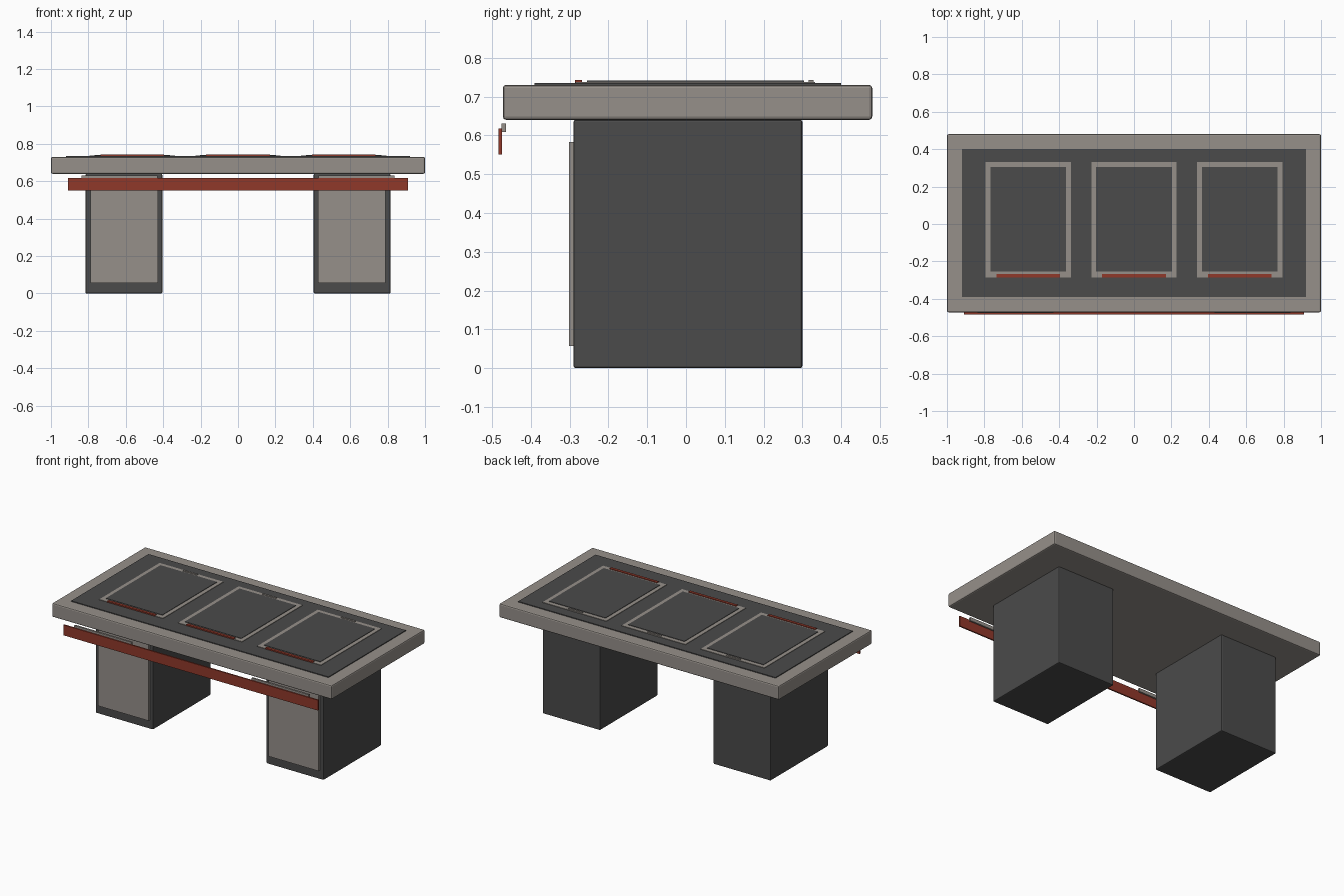
import bpy
import bmesh

if "Cube" in bpy.data.objects:
    bpy.data.objects.remove(bpy.data.objects["Cube"], do_unlink=True)


def material(name, rgb):
    m = bpy.data.materials.new(name)
    m.use_nodes = True
    m.diffuse_color = (*rgb, 1)
    m.node_tree.nodes["Principled BSDF"].inputs["Base Color"].default_value = (*rgb, 1)
    return m


stone = material("warm_grey", (0.305, 0.279, 0.254))
dark = material("charcoal", (0.069, 0.069, 0.069))
red = material("rust_red", (0.279, 0.04, 0.023))


def box(name, mat, x, y, z, bevel=0.0):
    """Box spanning the given (low, high) ranges, with optional rounded edges."""
    bm = bmesh.new()
    bmesh.ops.create_cube(bm, size=1)
    for v in bm.verts:
        for i, (lo, hi) in enumerate((x, y, z)):
            v.co[i] = hi if v.co[i] > 0 else lo
    mesh = bpy.data.meshes.new(name)
    bm.to_mesh(mesh)
    bm.free()
    mesh.materials.append(mat)
    ob = bpy.data.objects.new(name, mesh)
    bpy.context.collection.objects.link(ob)
    if bevel:
        mod = ob.modifiers.new("rounded_edges", 'BEVEL')
        mod.width = bevel
        mod.segments = 2
    return ob


# Table top with dark inlay
box("table_top", stone, (-1, 1), (-0.472, 0.48), (0.64, 0.73), 0.008)
box("top_inlay", dark, (-0.92, 0.92), (-0.39, 0.40), (0.728, 0.735))

# Three framed panels set on the inlay
for side, cx in (("right", -0.565), ("middle", 0), ("left", 0.565)):
    outer, inner = 0.228, 0.202
    front, back = -0.285, 0.332
    z = (0.733, 0.738)
    box(f"{side}_frame_front", stone, (cx - outer, cx + outer), (front, -0.255), z)
    box(f"{side}_frame_back", stone, (cx - outer, cx + outer), (0.304, back), z)
    for s, edge in ((-1, "right"), (1, "left")):
        xs = sorted((cx + s * inner, cx + s * outer))
        box(f"{side}_frame_{edge}_edge", stone, xs, (-0.255, 0.304), z)
    box(f"{side}_pad", dark, (cx - inner, cx + inner), (-0.255, 0.304), (0.733, 0.741))
    box(f"{side}_red_strip", red, (cx - 0.17, cx + 0.17), (-0.286, -0.268), (0.735, 0.743))
    box(f"{side}_back_tab", stone, (cx - 0.05, cx + 0.05), (0.316, 0.328), (0.735, 0.743))

# Pedestals with front panels and rail brackets
for side, s in (("right", -1), ("left", 1)):
    def span(a, b):
        return sorted((s * a, s * b))
    box(f"{side}_pedestal", dark, span(0.405, 0.815), (-0.29, 0.30), (0, 0.64), 0.006)
    box(f"{side}_pedestal_panel", stone, span(0.428, 0.788), (-0.302, -0.288), (0.057, 0.583))
    box(f"{side}_rail_bracket", stone, span(0.43, 0.838), (-0.476, -0.464), (0.608, 0.63))

# Front rail
box("front_rail", red, (-0.91, 0.91), (-0.483, -0.474), (0.55, 0.617))
